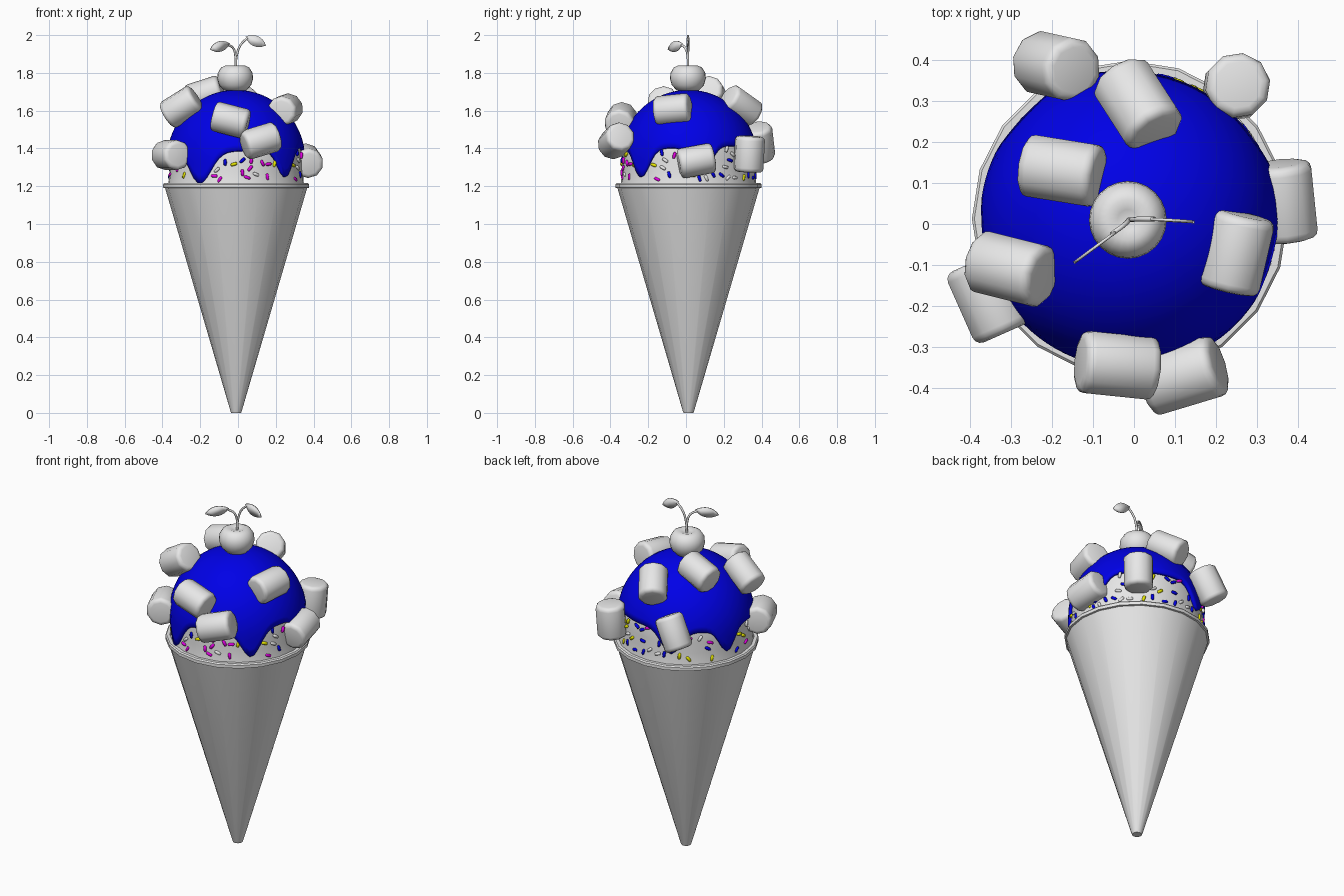
import bpy, bmesh, math, random
from mathutils import Vector

random.seed(4)
if bpy.data.objects.get("Cube"):
    bpy.data.objects.remove(bpy.data.objects["Cube"])

CX, CY = -0.01, 0.013          # shared axis of cone and scoop
MID = 1.34                     # height of the scoop's widest ring


def material(name, rgb):
    m = bpy.data.materials.new(name)
    m.use_nodes = True
    m.diffuse_color = (*rgb, 1)
    m.node_tree.nodes["Principled BSDF"].inputs["Base Color"].default_value = (*rgb, 1)
    return m


CREAM = material("plain_cream", (0.8, 0.8, 0.8))
BLUE = material("blue_syrup", (0.0, 0.0, 0.8))
YELLOW = material("yellow_sugar", (0.8, 0.8, 0.0))
PINK = material("magenta_sugar", (0.8, 0.0, 0.8))


def finish(name, bm, mats, loc=(0, 0, 0), angle=40):
    bmesh.ops.recalc_face_normals(bm, faces=bm.faces)
    me = bpy.data.meshes.new(name)
    bm.to_mesh(me)
    bm.free()
    ob = bpy.data.objects.new(name, me)
    bpy.context.collection.objects.link(ob)
    ob.location = loc
    for m in mats:
        me.materials.append(m)
    bpy.ops.object.select_all(action='DESELECT')
    ob.select_set(True)
    bpy.context.view_layer.objects.active = ob
    bpy.ops.object.shade_smooth_by_angle(angle=math.radians(angle))
    return ob


def lathe(name, profile, steps, loc, angle=40):
    bm = bmesh.new()
    vs = [bm.verts.new((r, 0, z)) for r, z in profile]
    es = [bm.edges.new(p) for p in zip(vs, vs[1:])]
    bmesh.ops.spin(bm, geom=vs + es, axis=(0, 0, 1), cent=(0, 0, 0),
                   angle=math.tau, steps=steps, use_duplicate=False)
    bmesh.ops.remove_doubles(bm, verts=bm.verts, dist=0.0005)
    return finish(name, bm, [CREAM], loc, angle)


# Cone with a small lip
lathe("cone", [(0, 0), (0.026, 0), (0.03, 0.01), (0.376, 1.19), (0.386, 1.192),
               (0.386, 1.21), (0.38, 1.217), (0.362, 1.217), (0.34, 1.17)],
      20, (CX, CY, 0))

# Scoop: dome on a short, slightly flared skirt
dome = [(0.35 * math.sin(a), MID + 0.35 * math.cos(a))
        for a in (i * math.pi / 24 for i in range(13))]
lathe("scoop", dome + [(0.352, 1.28), (0.357, 1.225), (0.362, 1.2), (0, 1.2)],
      36, (CX, CY, 0))

# Syrup cap with drips: (direction in degrees, drop, half width in degrees)
DRIPS = [(11, 0.15, 11), (112, 0.13, 11), (162, 0.13, 10), (238, 0.17, 14), (316, 0.15, 11)]


def syrup_edge(az):
    z = 1.4 + 0.015 * math.cos(az - 1.0)
    for deg, drop, half in DRIPS:
        d = (math.degrees(az) - deg + 180) % 360 - 180
        z -= drop * math.exp(-(d / half) ** 2)
    return z


def syrup_point(az, s):
    # s runs down the dome, then straight down the skirt
    if s < math.pi / 2:
        r, z = 0.366 * math.sin(s), MID + 0.37 * math.cos(s)
    else:
        r, z = 0.366, MID - 0.37 * (s - math.pi / 2)
    return (r * math.cos(az), r * math.sin(az), z)


bm = bmesh.new()
SEG, ROWS = 96, 16
pole = bm.verts.new((0, 0, MID + 0.37))
rings = []
for j in range(1, ROWS + 1):
    ring = []
    for i in range(SEG):
        az = math.tau * i / SEG
        drop = (MID - syrup_edge(az)) / 0.37
        end = math.acos(-drop) if drop < 0 else math.pi / 2 + drop
        ring.append(bm.verts.new(syrup_point(az, end * j / ROWS)))
    rings.append(ring)
for i in range(SEG):
    k = (i + 1) % SEG
    bm.faces.new((pole, rings[0][i], rings[0][k]))
    for a, b in zip(rings, rings[1:]):
        bm.faces.new((a[i], b[i], b[k], a[k]))
syrup = finish("syrup", bm, [BLUE], (CX, CY, 0))
solid = syrup.modifiers.new("thickness", 'SOLIDIFY')
solid.thickness = 0.022
solid.offset = -1

# Marshmallows: centre, axis
MARSHMALLOWS = [
    ((-0.19, 0.385, 1.43), (-0.45, 0.1, -0.85)),
    ((0.25, 0.335, 1.37), (0.05, 0.05, 1)),
    ((0.01, 0.29, 1.625), (0.45, -0.7, 0.5)),
    ((-0.175, 0.13, 1.685), (0.93, -0.15, 0.3)),
    ((-0.30, -0.11, 1.62), (0.8, -0.2, 0.5)),
    ((-0.355, -0.18, 1.365), (0.4, -0.9, 0)),
    ((-0.04, -0.345, 1.55), (0.97, -0.1, -0.25)),
    ((0.12, -0.37, 1.44), (0.93, 0.28, 0.28)),
    ((0.25, -0.07, 1.605), (0.22, 0.95, 0.1)),
    ((0.365, 0.055, 1.335), (-0.1, 0.97, 0.18)),
]
for n, (centre, axis) in enumerate(MARSHMALLOWS, 1):
    bm = bmesh.new()
    bmesh.ops.create_cone(bm, cap_ends=True, segments=10, radius1=0.08,
                          radius2=0.08, depth=0.19)
    rims = [e for e in bm.edges if abs(e.verts[0].co.z - e.verts[1].co.z) < 0.01]
    bmesh.ops.bevel(bm, geom=rims, offset=0.022, segments=3, profile=0.5, affect='EDGES')
    ob = finish(f"marshmallow_{n}", bm, [CREAM], centre, 50)
    ob.rotation_euler = Vector(axis).to_track_quat('Z', 'Y').to_euler()

# Sprinkles scattered on the bare part of the scoop
bm = bmesh.new()
placed = []
while len(placed) < 75:
    az, z = random.uniform(0, math.tau), random.uniform(1.235, 1.4)
    spot = Vector((0.353 * math.cos(az), 0.353 * math.sin(az), z))
    if z > syrup_edge(az) - 0.01 or any((spot - p).length < 0.035 for p in placed):
        continue
    placed.append(spot)
    tilt = random.uniform(0, math.pi)
    along = Vector((-math.sin(az), math.cos(az), 0)) * math.cos(tilt)
    along.z = math.sin(tilt)
    turn = along.to_track_quat('Z', 'Y')
    made = bmesh.ops.create_uvsphere(bm, u_segments=8, v_segments=6, radius=0.009)["verts"]
    for v in made:
        v.co.z += math.copysign(0.009, v.co.z) if abs(v.co.z) > 0.001 else 0
        v.co = turn @ v.co + spot
    for f in {f for v in made for f in v.link_faces}:
        f.material_index = len(placed) % 4
finish("sprinkles", bm, [CREAM, BLUE, YELLOW, PINK], (CX, CY, 0), 60)

# Cherry with a dimple at the stem
lathe("cherry", [(0, 1.825), (0.025, 1.832), (0.05, 1.84), (0.075, 1.828), (0.092, 1.8),
                 (0.095, 1.77), (0.085, 1.735), (0.06, 1.708), (0, 1.695)],
      24, (-0.015, 0.01, 0), 60)


# Two stems from one root
def stem(name, points):
    cu = bpy.data.curves.new(name, 'CURVE')
    cu.dimensions = '3D'
    cu.bevel_depth = 0.006
    cu.bevel_resolution = 2
    sp = cu.splines.new('BEZIER')
    sp.bezier_points.add(len(points) - 1)
    for bp, co in zip(sp.bezier_points, points):
        bp.co = co
        bp.handle_left_type = bp.handle_right_type = 'AUTO'
    cu.materials.append(CREAM)
    bpy.context.collection.objects.link(bpy.data.objects.new(name, cu))


ROOT = (-0.013, 0.01, 1.82)
stem("left_stem", [ROOT, (-0.005, 0.011, 1.9), (0.015, 0.012, 1.95), (0.05, 0.012, 1.985)])
stem("right_stem", [ROOT, (-0.014, 0.008, 1.89), (-0.025, -0.003, 1.93), (-0.055, -0.025, 1.95)])


# Thin pointed leaves
def leaf(name, base, tip, across):
    base, tip, across = Vector(base), Vector(tip), Vector(across)
    bm = bmesh.new()
    n = 8
    ts = [i / n for i in range(n + 1)]
    outline = [base.lerp(tip, t) + across * math.sin(math.pi * t) ** 0.8 for t in ts]
    outline += [base.lerp(tip, t) - across * math.sin(math.pi * t) ** 0.8 for t in ts[-2:0:-1]]
    bm.faces.new([bm.verts.new(p) for p in outline])
    ob = finish(name, bm, [CREAM])
    mod = ob.modifiers.new("thickness", 'SOLIDIFY')
    mod.thickness = 0.007
    mod.offset = 0


leaf("left_leaf", (0.04, 0.012, 1.992), (0.148, 0.005, 1.945), (0.012, 0, 0.026))
leaf("right_leaf", (-0.045, -0.02, 1.955), (-0.147, -0.095, 1.925), (-0.006, -0.004, 0.027))
